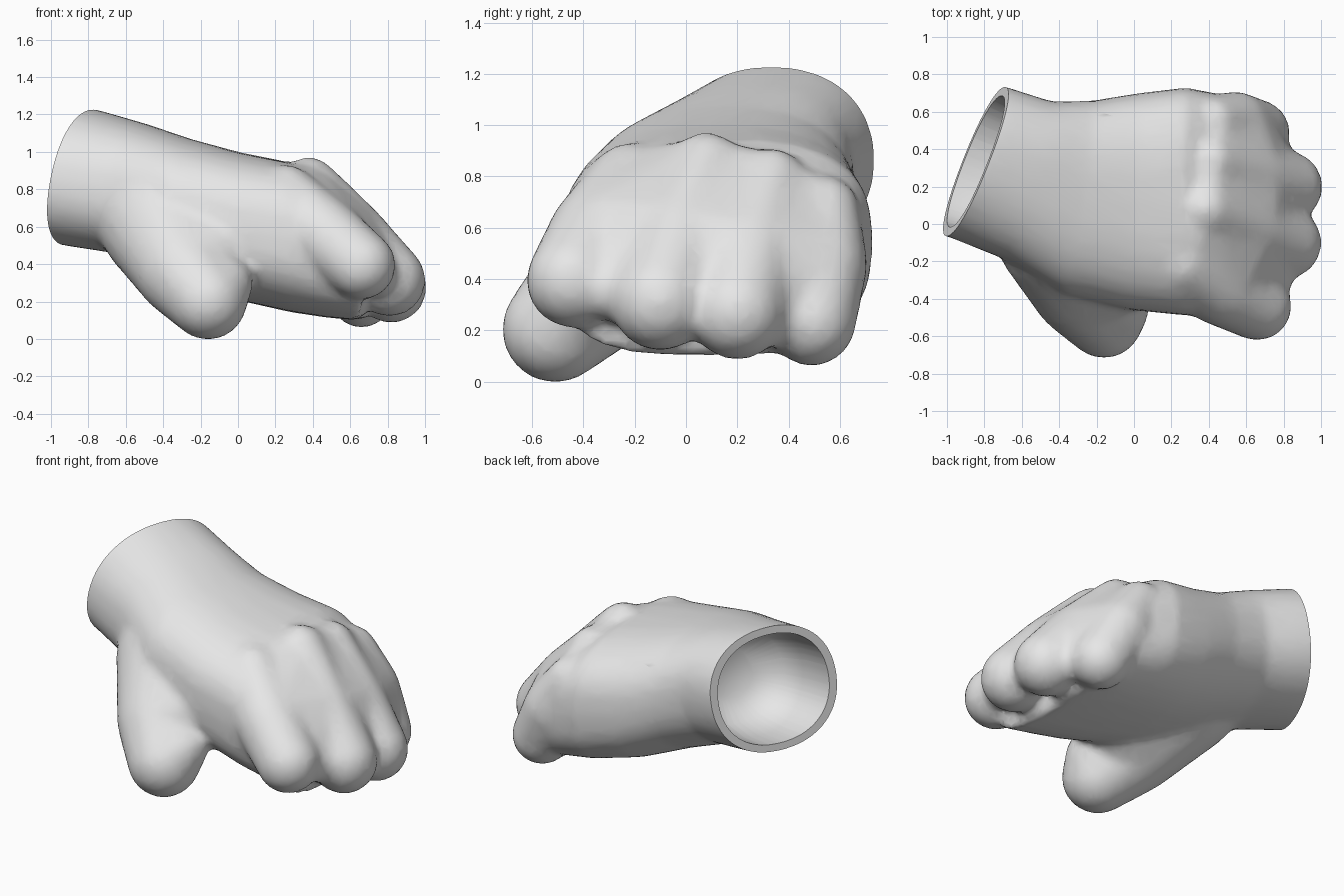
import bpy, bmesh, math
from mathutils import Vector, Matrix

cube = bpy.data.objects.get("Cube")
if cube:
    bpy.data.objects.remove(cube, do_unlink=True)

grey = bpy.data.materials.new("soft grey")
grey.use_nodes = True
grey.diffuse_color = (0.8, 0.8, 0.8, 1)
grey.node_tree.nodes["Principled BSDF"].inputs["Base Color"].default_value = (0.8, 0.8, 0.8, 1)

RIM = Vector((-0.845, 0.335, 0.87))
RIM_NORMAL = Vector((-1, 0.39, 0.2)).normalized()
body = bmesh.new()


def add_part(part):
    """Merge a closed part into the body."""
    mesh = bpy.data.meshes.new("part")
    bmesh.ops.recalc_face_normals(part, faces=part.faces)
    part.to_mesh(mesh)
    part.free()
    body.from_mesh(mesh)
    bpy.data.meshes.remove(mesh)


def loft(sections, sides=32):
    """Skin rounded sections: x, y, z, half width, half height, slant, squareness."""
    part = bmesh.new()
    rings = []
    for x, y, z, ry, rz, slant, power in sections:
        ring = []
        for i in range(sides):
            a = 2 * math.pi * i / sides
            c, s = math.cos(a), math.sin(a)
            dy = ry * math.copysign(abs(c) ** (2 / power), c)
            dz = rz * math.copysign(abs(s) ** (2 / power), s)
            ring.append(part.verts.new((x + slant * (0.39 * dy + 0.2 * dz), y + dy, z + dz)))
        rings.append(ring)
    for a, b in zip(rings, rings[1:]):
        for i in range(sides):
            j = (i + 1) % sides
            part.faces.new((a[i], a[j], b[j], b[i]))
    part.faces.new(rings[0])
    part.faces.new(rings[-1])
    add_part(part)


def hull(balls):
    """Wrap a tight skin around (x, y, z, radius) balls."""
    part = bmesh.new()
    for x, y, z, r in balls:
        bmesh.ops.create_icosphere(part, subdivisions=3, radius=r,
                                   matrix=Matrix.Translation((x, y, z)))
    bmesh.ops.delete(part, geom=part.edges[:], context='EDGES_FACES')
    wrapped = bmesh.ops.convex_hull(part, input=part.verts[:])
    inside = {v for v in wrapped["geom_interior"] if isinstance(v, bmesh.types.BMVert)}
    bmesh.ops.delete(part, geom=list(inside), context='VERTS')
    add_part(part)


# Wrist and palm
loft([
    (-1.00, 0.37, 0.90, 0.40, 0.36, 1.0, 2.2),
    (-0.845, 0.335, 0.87, 0.40, 0.365, 1.0, 2.2),
    (-0.57, 0.235, 0.81, 0.42, 0.35, 0.8, 2.4),
    (-0.30, 0.14, 0.71, 0.52, 0.37, 0.4, 2.4),
    (0.00, 0.12, 0.61, 0.58, 0.395, 0.1, 2.6),
    (0.28, 0.12, 0.55, 0.61, 0.40, 0.0, 2.8),
    (0.48, 0.11, 0.47, 0.58, 0.35, 0.0, 3.0),
    (0.66, 0.07, 0.34, 0.52, 0.235, 0.0, 3.0),
])

# Fingers from index to little, each knuckle, middle, tip
fingers = [
    [(0.25, -0.21, 0.76, 0.18), (0.45, -0.335, 0.57, 0.205), (0.66, -0.44, 0.40, 0.185)],
    [(0.38, 0.08, 0.825, 0.155), (0.60, -0.02, 0.55, 0.20), (0.81, -0.10, 0.32, 0.195)],
    [(0.41, 0.33, 0.78, 0.14), (0.62, 0.25, 0.50, 0.20), (0.82, 0.20, 0.28, 0.19)],
    [(0.42, 0.54, 0.67, 0.14), (0.54, 0.525, 0.46, 0.185), (0.66, 0.49, 0.24, 0.175)],
]
for finger in fingers:
    hull(finger[:2])
    hull(finger[1:])

# Webs that close the gaps between neighbouring fingers
for pair in zip(fingers, fingers[1:]):
    web = [[(x, y, z, r * k) for (x, y, z, r), k in zip(finger, (0.85, 0.98, 0.65))]
           for finger in pair]
    hull(web[0][:2] + web[1][:2])
    hull(web[0][1:] + web[1][1:])

# Thumb with a broad tip, and its web to the palm
thumb_base = (-0.42, -0.05, 0.63, 0.325)
thumb_middle = (-0.29, -0.35, 0.37, 0.255)
hull([thumb_base, thumb_middle, (-0.05, -0.20, 0.50, 0.25)])
hull([thumb_middle, (-0.16, -0.51, 0.21, 0.21), (-0.07, -0.46, 0.30, 0.15)])

# Fuse the parts into one soft skin
mesh = bpy.data.meshes.new("glove_fused")
body.to_mesh(mesh)
body.free()
glove = bpy.data.objects.new("glove", mesh)
bpy.context.scene.collection.objects.link(glove)
remesh = glove.modifiers.new("fuse", 'REMESH')
remesh.mode = 'VOXEL'
remesh.voxel_size = 0.025
smooth = glove.modifiers.new("soften", 'SMOOTH')
smooth.factor = 0.5
smooth.iterations = 10
reduce = glove.modifiers.new("reduce", 'DECIMATE')
reduce.ratio = 0.3
bpy.context.view_layer.update()
fused = glove.evaluated_get(bpy.context.evaluated_depsgraph_get())
skin = bmesh.new()
skin.from_mesh(fused.to_mesh())
fused.to_mesh_clear()
glove.modifiers.clear()

# Trim the cuff, then fold the rim inward to form the hollow
bmesh.ops.bisect_plane(skin, geom=skin.verts[:] + skin.edges[:] + skin.faces[:],
                       plane_co=RIM, plane_no=RIM_NORMAL, clear_outer=True)
edges = [e for e in skin.edges if e.is_boundary]
for shrink, step in ((0.88, 0.0), (0.97, 0.2), (0.86, 0.18), (0.55, 0.1)):
    grown = bmesh.ops.extrude_edge_only(skin, edges=edges)["geom"]
    edges = [g for g in grown if isinstance(g, bmesh.types.BMEdge)]
    ring = [g for g in grown if isinstance(g, bmesh.types.BMVert)]
    centre = sum((v.co for v in ring), Vector()) / len(ring)
    for v in ring:
        v.co = centre + (v.co - centre) * shrink - RIM_NORMAL * step
bmesh.ops.holes_fill(skin, edges=edges, sides=0)
bmesh.ops.recalc_face_normals(skin, faces=skin.faces)

# Stand the glove on the ground
lowest = min(v.co.z for v in skin.verts)
bmesh.ops.translate(skin, verts=skin.verts, vec=(0, 0, -lowest))
skin.to_mesh(mesh)
skin.free()
mesh.materials.append(grey)

bpy.ops.object.select_all(action='DESELECT')
glove.select_set(True)
bpy.context.view_layer.objects.active = glove
bpy.ops.object.shade_smooth_by_angle(angle=math.radians(50))
